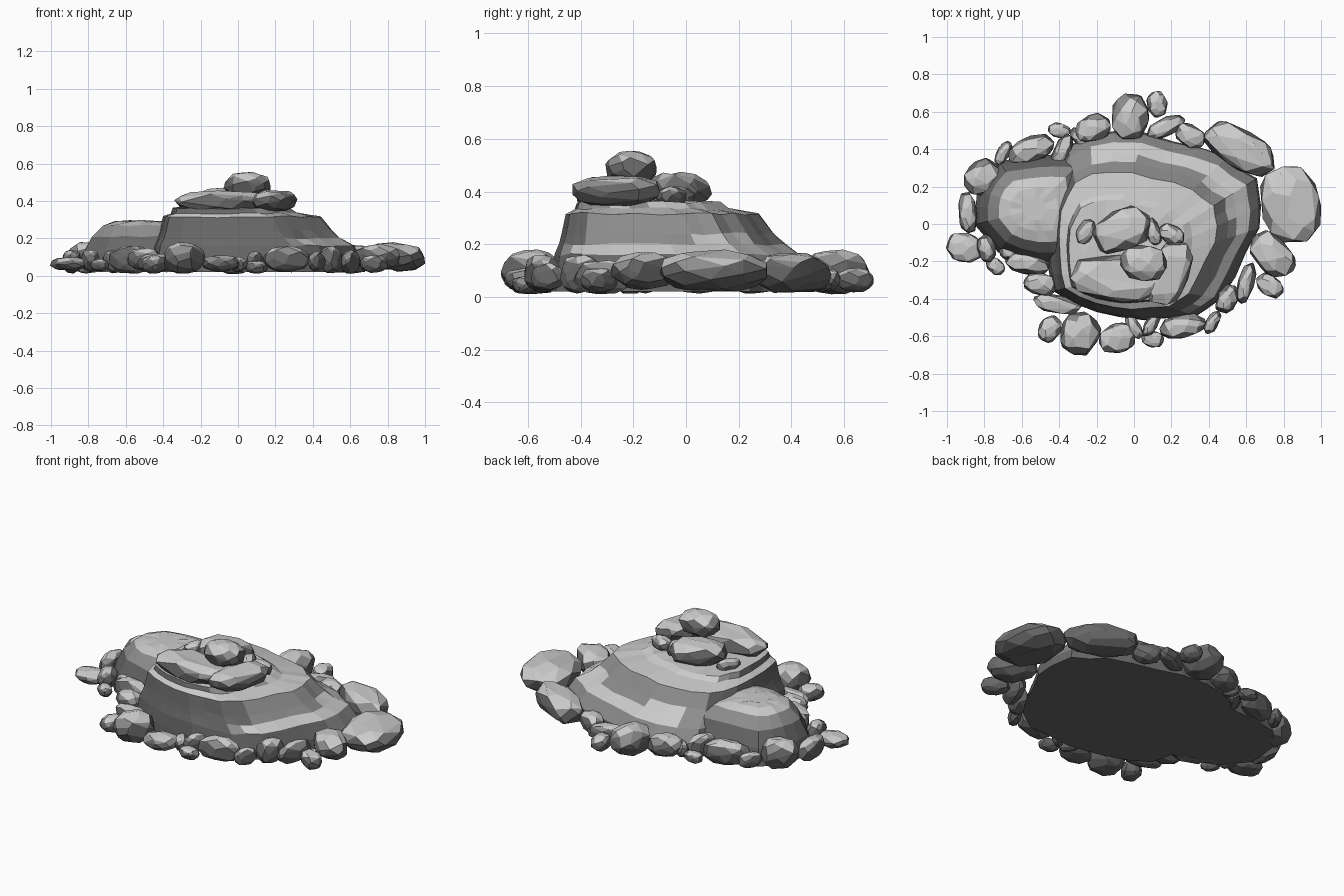
import bpy, bmesh, math, random
from mathutils import Vector, Matrix

random.seed(7)


def tone(name, v):
    m = bpy.data.materials.new(name)
    m.diffuse_color = (v, v, v, 1)
    return m


# Dark rock with paler, weathered upper faces
TONES = [tone("dark_rock", 0.14), tone("mid_rock", 0.27), tone("pale_rock", 0.7)]


def finish(bm, name):
    bmesh.ops.recalc_face_normals(bm, faces=bm.faces)
    for f in bm.faces:
        f.normal_update()
        f.material_index = (f.normal.z > 0.5) + (f.normal.z > 0.74)
    me = bpy.data.meshes.new(name)
    for m in TONES:
        me.materials.append(m)
    bm.to_mesh(me)
    bm.free()
    ob = bpy.data.objects.new(name, me)
    bpy.context.collection.objects.link(ob)
    return ob


def stone(name, x, y, a, b, ang, z0, z1, n=42):
    """Faceted boulder: hull of jittered points spread on a boxy ellipsoid."""
    pts = []
    for i in range(n):
        h = 1 - 2 * (i + 0.5) / n
        r = math.sqrt(1 - h * h)
        t = i * 2.39996 + random.uniform(-0.3, 0.3)
        p = Vector((r * math.cos(t), r * math.sin(t), h))
        p /= sum(abs(c) ** 2.4 for c in p) ** (1 / 2.4)
        pts.append(p * random.uniform(0.96, 1.04))
    for k in range(3):
        lo, hi = min(p[k] for p in pts), max(p[k] for p in pts)
        for p in pts:
            p[k] = (p[k] - lo) / (hi - lo) * 2 - 1
    rot = Matrix.Rotation(math.radians(ang), 3, 'Z')
    bm = bmesh.new()
    for p in pts:
        q = rot @ Vector((p.x * a, p.y * b, 0))
        bm.verts.new((x + q.x, y + q.y, (z0 + z1) / 2 + p.z * (z1 - z0) / 2))
    res = bmesh.ops.convex_hull(bm, input=bm.verts)
    junk = [v for v in res["geom_interior"] if isinstance(v, bmesh.types.BMVert)]
    bmesh.ops.delete(bm, geom=junk, context='VERTS')
    bmesh.ops.dissolve_limit(bm, angle_limit=0.22, verts=bm.verts, edges=bm.edges)
    return finish(bm, name)


def terraces(name, outline, anchor, levels):
    """Stack scaled copies of an outline around an anchor and skin them."""
    ax, ay = anchor
    fine = []
    for i, (x, y) in enumerate(outline):
        x2, y2 = outline[(i + 1) % len(outline)]
        fine += [(x, y), ((x + x2) / 2 * 1.015, (y + y2) / 2 * 1.015)]
    n = len(fine)
    wob = [random.uniform(-0.02, 0.02) for _ in fine]
    bm = bmesh.new()
    rings = []
    for z, s in levels:
        ring = []
        for (x, y), w in zip(fine, wob):
            k = s * (1 + w + random.uniform(-0.008, 0.008))
            dz = random.uniform(-0.005, 0.005) if z > 0.03 else 0
            ring.append(bm.verts.new((ax + (x - ax) * k, ay + (y - ay) * k, z + dz)))
        rings.append(ring)
    for r0, r1 in zip(rings, rings[1:]):
        for i in range(n):
            j = (i + 1) % n
            bm.faces.new((r0[i], r0[j], r1[j], r1[i]))
    bm.faces.new(rings[0][::-1])
    bm.faces.new(rings[-1])
    return finish(bm, name)


# Main stepped mound
terraces("stepped_mound",
         [(0.69, 0.1), (0.65, 0.24), (0.5, 0.36), (0.22, 0.46), (-0.1, 0.51),
          (-0.36, 0.43), (-0.46, 0.2), (-0.47, -0.15), (-0.43, -0.36), (-0.2, -0.47),
          (0.05, -0.51), (0.32, -0.49), (0.48, -0.40), (0.61, -0.15)],
         (-0.2, -0.3),
         [(0.02, 1.0), (0.08, 0.985), (0.16, 0.93), (0.20, 0.85), (0.24, 0.80),
          (0.315, 0.73), (0.335, 0.58), (0.36, 0.54), (0.37, 0.25)])

# Side lobe on the left
terraces("side_mound",
         [(-0.2, 0.08), (-0.25, 0.36), (-0.5, 0.36), (-0.72, 0.33), (-0.83, 0.18),
          (-0.84, 0.0), (-0.72, -0.14), (-0.5, -0.22), (-0.28, -0.2)],
         (-0.54, 0.08),
         [(0.02, 1.02), (0.12, 0.94), (0.21, 0.79), (0.27, 0.6), (0.29, 0.4), (0.295, 0.2)])

# Boulders piled on the summit: x, y, half length, half width, angle, bottom, top
summit = [
    (-0.09, -0.29, 0.25, 0.125, -5, 0.33, 0.46),
    (-0.06, -0.03, 0.16, 0.11, 22, 0.33, 0.475),
    (0.19, -0.26, 0.18, 0.105, 68, 0.34, 0.46),
    (0.05, -0.21, 0.125, 0.095, -8, 0.42, 0.555),
    (0.10, -0.04, 0.075, 0.04, 110, 0.34, 0.42),
    (0.20, -0.055, 0.075, 0.05, -25, 0.34, 0.42),
    (-0.26, -0.04, 0.07, 0.045, 65, 0.33, 0.41)]
for i, s in enumerate(summit):
    stone(f"summit_boulder_{i + 1}", *s)

# Ring of stones round the foot: x, y, half length, half width, angle, top
east_north = [
    (0.835, 0.10, 0.21, 0.16, 105, 0.18), (0.57, 0.40, 0.21, 0.105, -30, 0.17),
    (0.30, 0.47, 0.085, 0.06, -30, 0.13), (0.17, 0.52, 0.11, 0.05, 25, 0.11),
    (0.125, 0.64, 0.07, 0.055, 100, 0.11), (-0.02, 0.57, 0.125, 0.1, 85, 0.18),
    (-0.22, 0.51, 0.1, 0.075, 25, 0.15), (-0.29, 0.46, 0.065, 0.035, -45, 0.11),
    (-0.385, 0.39, 0.095, 0.045, 65, 0.15), (-0.40, 0.50, 0.06, 0.04, -10, 0.09),
    (-0.55, 0.40, 0.13, 0.07, 20, 0.16), (-0.70, 0.38, 0.07, 0.035, 60, 0.12),
    (-0.81, 0.25, 0.105, 0.09, 40, 0.18)]
west_south = [
    (-0.89, 0.06, 0.11, 0.05, 95, 0.14), (-0.905, -0.125, 0.097, 0.08, -15, 0.10),
    (-0.79, -0.13, 0.075, 0.05, 100, 0.14), (-0.74, -0.225, 0.055, 0.04, -40, 0.09),
    (-0.66, -0.15, 0.065, 0.05, -30, 0.14), (-0.57, -0.21, 0.12, 0.06, -10, 0.16),
    (-0.50, -0.32, 0.09, 0.06, -15, 0.15), (-0.41, -0.43, 0.13, 0.05, -10, 0.12),
    (-0.45, -0.56, 0.075, 0.06, 60, 0.11), (-0.29, -0.585, 0.118, 0.105, 70, 0.18)]
south_east = [
    (-0.09, -0.61, 0.1, 0.08, 15, 0.11), (0.0, -0.55, 0.07, 0.035, 120, 0.10),
    (0.10, -0.615, 0.06, 0.045, -10, 0.08), (0.09, -0.54, 0.07, 0.035, 60, 0.13),
    (0.26, -0.545, 0.125, 0.065, 10, 0.16), (0.42, -0.525, 0.07, 0.035, 60, 0.13),
    (0.50, -0.40, 0.08, 0.055, 65, 0.16), (0.60, -0.315, 0.115, 0.045, 75, 0.14),
    (0.74, -0.165, 0.14, 0.095, -45, 0.17), (0.725, -0.33, 0.08, 0.055, -40, 0.11)]
for i, (x, y, a, b, ang, top) in enumerate(east_north + west_south + south_east):
    stone(f"foot_stone_{i + 1}", x, y, a, b, ang, random.uniform(0.01, 0.03), top)
